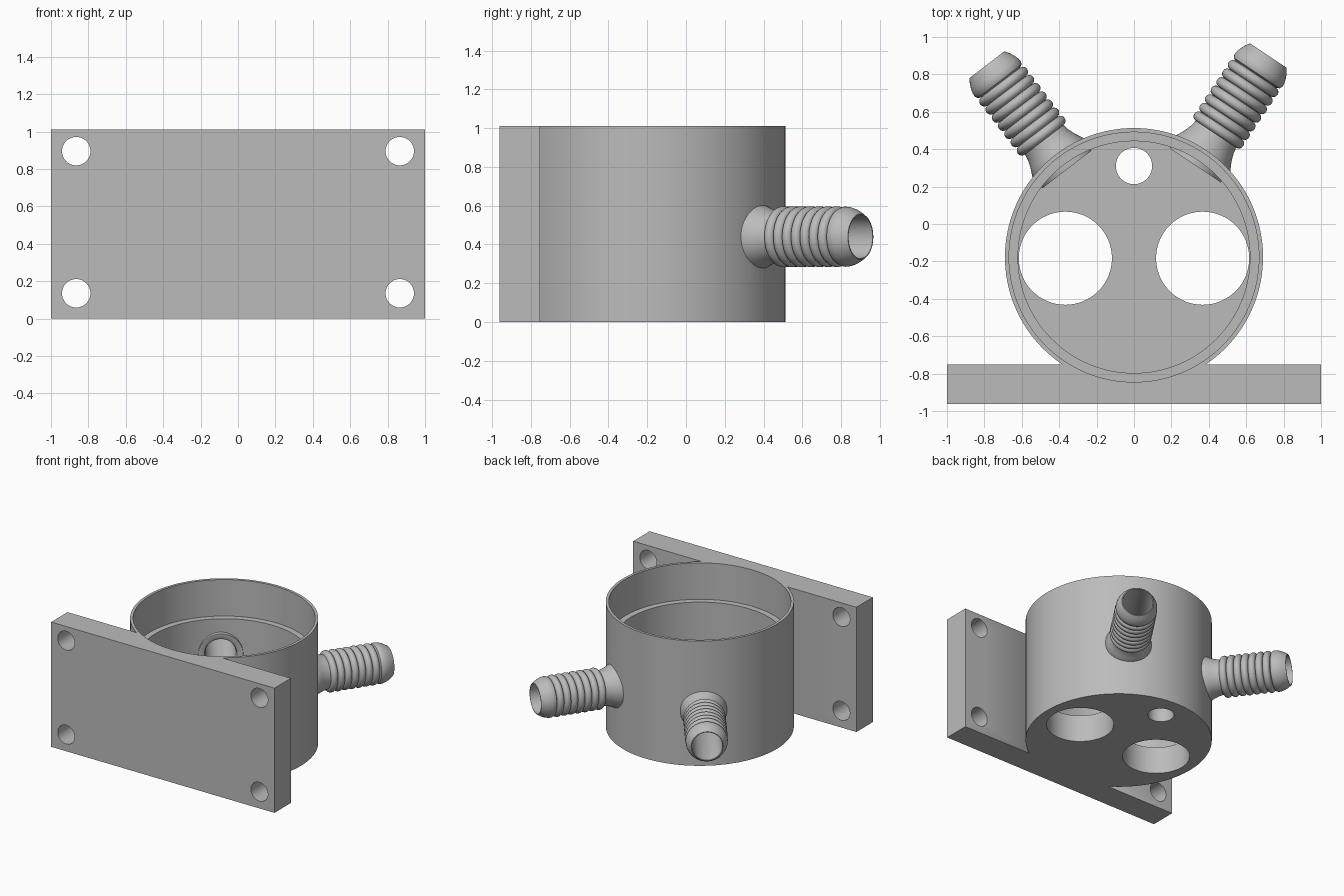
import bpy, bmesh, math
from mathutils import Vector, Matrix

if "Cube" in bpy.data.objects:
    bpy.data.objects.remove(bpy.data.objects["Cube"], do_unlink=True)

grey = bpy.data.materials.new("plain grey")
grey.use_nodes = True
grey.diffuse_color = (0.5, 0.5, 0.5, 1)
grey.node_tree.nodes["Principled BSDF"].inputs["Base Color"].default_value = (0.5, 0.5, 0.5, 1)

CENTRE = Vector((0, -0.177, 0))   # axis of the round housing
HEIGHT = 1.01
NOZZLE_Z = 0.44
BORE = 0.112
NOZZLE_ANGLES = {"left": 33.7, "right": -37.4}


def make_object(name, bm, matrix=Matrix()):
    mesh = bpy.data.meshes.new(name)
    bmesh.ops.recalc_face_normals(bm, faces=bm.faces)
    bm.transform(matrix)
    bm.to_mesh(mesh)
    bm.free()
    mesh.materials.append(grey)
    obj = bpy.data.objects.new(name, mesh)
    bpy.context.collection.objects.link(obj)
    return obj


def cylinder(name, radius, start, end, matrix=Matrix(), sides=64):
    bm = bmesh.new()
    bmesh.ops.create_cone(bm, cap_ends=True, segments=sides, radius1=radius, radius2=radius,
                          depth=end - start, matrix=Matrix.Translation((0, 0, (start + end) / 2)))
    return make_object(name, bm, matrix)


def cut(obj, cutters):
    bpy.context.view_layer.objects.active = obj
    for cutter in cutters:
        mod = obj.modifiers.new("cut", "BOOLEAN")
        mod.operation = "DIFFERENCE"
        mod.solver = "EXACT"
        mod.object = cutter
        bpy.ops.object.modifier_apply(modifier=mod.name)
    for cutter in cutters:
        bpy.data.objects.remove(cutter, do_unlink=True)


def smooth(obj):
    bpy.ops.object.select_all(action="DESELECT")
    obj.select_set(True)
    bpy.context.view_layer.objects.active = obj
    bpy.ops.object.shade_smooth_by_angle(angle=math.radians(38))


def nozzle_frame(angle):
    # local z runs outward from the housing axis
    a = math.radians(angle)
    direction = Vector((math.sin(a), math.cos(a), 0))
    turn = direction.to_track_quat("Z", "Y").to_matrix().to_4x4()
    return Matrix.Translation(CENTRE + Vector((0, 0, NOZZLE_Z))) @ turn


def at(x, y):
    return Matrix.Translation((x, y, 0))


# Round housing: stepped cavity, floor holes and nozzle bores
at_centre = Matrix.Translation(CENTRE)
housing = cylinder("housing", 0.69, 0, HEIGHT, at_centre, 128)
cutters = [
    cylinder("cavity", 0.62, 0.22, 1.2, at_centre, 128),
    cylinder("lid_recess", 0.668, 0.715, 1.2, at_centre, 128),
    cylinder("small_floor_hole", 0.097, -0.1, 0.3, at(0, 0.31)),
]
for x in (-0.367, 0.367):
    cutters.append(cylinder("large_floor_hole", 0.249, -0.1, 0.3, at(x, -0.183)))
for angle in NOZZLE_ANGLES.values():
    cutters.append(cylinder("nozzle_bore", BORE + 0.006, 0.4, 0.8, nozzle_frame(angle)))
cut(housing, cutters)
smooth(housing)

# Mounting plate with four screw holes, hollowed to fit the housing
bm = bmesh.new()
bmesh.ops.create_cube(bm, size=1)
plate = make_object("mounting_plate", bm, Matrix.Translation((0, -0.857, HEIGHT / 2))
                    @ Matrix.Diagonal((2, 0.21, HEIGHT, 1)))
cutters = [cylinder("housing_seat", 0.689, -0.2, 1.2, at_centre, 128)]
for x in (-0.865, 0.865):
    for z in (0.135, 0.895):
        frame = Matrix.Translation((x, 0, z)) @ Matrix.Rotation(math.pi / 2, 4, "X")
        cutters.append(cylinder("screw_hole", 0.076, 0.6, 1.1, frame, 48))
cut(plate, cutters)
smooth(plate)


# Hose nozzles: flared base, seven round ribs, tapered tip, open bore
def nozzle_profile():
    points = [(BORE, 1.295), (BORE, 0.625), (0.12, 0.6), (0.14, 0.59), (0.165, 0.59),
              (0.172, 0.67), (0.15, 0.715), (0.136, 0.755), (0.13, 0.79)]
    ribs, first, pitch = 7, 0.79, 0.055
    for rib in range(ribs):
        middle = first + (rib + 0.5) * pitch
        for step in range(1, 9):
            t = math.pi * step / 8
            points.append((0.13 + 0.027 * math.sin(t), middle - pitch / 2 * math.cos(t)))
    points += [(0.148, 1.183), (0.155, 1.2), (0.153, 1.22), (0.146, 1.245),
               (0.134, 1.27), (0.118, 1.295)]
    return points


for side, angle in NOZZLE_ANGLES.items():
    bm = bmesh.new()
    verts = [bm.verts.new((r, 0, d)) for r, d in nozzle_profile()]
    edges = [bm.edges.new((v, verts[i - 1])) for i, v in enumerate(verts)]
    bmesh.ops.spin(bm, geom=verts + edges, cent=(0, 0, 0), axis=(0, 0, 1),
                   angle=math.tau, steps=64, use_duplicate=False)
    bmesh.ops.remove_doubles(bm, verts=bm.verts, dist=0.0001)
    smooth(make_object(side + "_hose_nozzle", bm, nozzle_frame(angle)))
